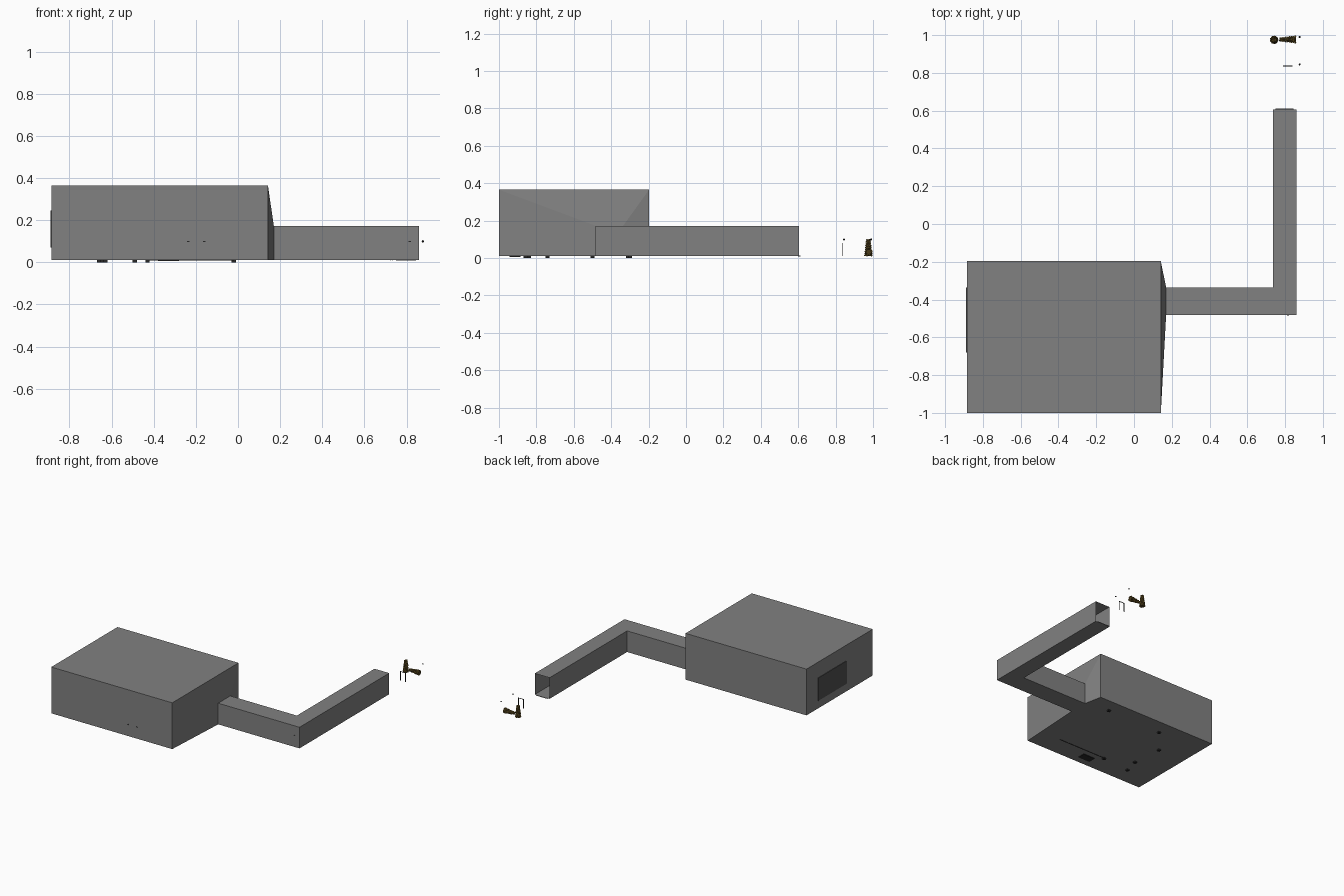
import bpy, bmesh, math
from mathutils import Vector, Matrix

if "Cube" in bpy.data.objects:
    bpy.data.objects.remove(bpy.data.objects["Cube"])


def mat(name, rgb):
    m = bpy.data.materials.new(name)
    m.diffuse_color = (*rgb, 1)
    m.use_nodes = True
    m.node_tree.nodes["Principled BSDF"].inputs["Base Color"].default_value = m.diffuse_color
    return m


GREY = mat("wall grey", (0.22, 0.22, 0.22))
DARK = mat("dark grey", (0.08, 0.08, 0.08))
BLACK = mat("near black", (0.02, 0.02, 0.02))
GOLD = mat("olive gold", (0.24, 0.16, 0.03))
BROWN = mat("dark brown", (0.07, 0.045, 0.012))


def finish(bm, name, *mats):
    me = bpy.data.meshes.new(name)
    bm.to_mesh(me)
    bm.free()
    ob = bpy.data.objects.new(name, me)
    for m in mats:
        me.materials.append(m)
    bpy.context.collection.objects.link(ob)
    return ob


def box(name, lo, hi, m):
    lo, hi = Vector(lo), Vector(hi)
    bm = bmesh.new()
    bmesh.ops.create_cube(bm, size=1, matrix=Matrix.Translation((lo + hi) / 2)
                          @ Matrix.Diagonal((*(hi - lo), 1)))
    return finish(bm, name, m)


def ball(name, pos, r, m):
    bm = bmesh.new()
    bmesh.ops.create_icosphere(bm, subdivisions=1, radius=r, matrix=Matrix.Translation(pos))
    return finish(bm, name, m)


# room, funnel wall and L-shaped corridor: one loft, open at the far end
Z0 = 0.01
sections = [  # plan points of the right-hand and left-hand wall, ceiling height
    ((-0.885, -1.0), (-0.885, -0.197), 0.365),
    ((0.142, -1.0), (0.142, -0.197), 0.365),
    ((0.17, -0.483), (0.17, -0.336), 0.172),
    ((0.86, -0.483), (0.735, -0.336), 0.172),
    ((0.86, 0.605), (0.735, 0.605), 0.172),
]
bm = bmesh.new()
rings = []
for a, b, top in sections:
    rings.append([bm.verts.new(p) for p in
                  ((*a, Z0), (*b, Z0), (*b, top), (*a, top))])
bm.faces.new(rings[0])
for r0, r1 in zip(rings, rings[1:]):
    for i in range(4):
        j = (i + 1) % 4
        bm.faces.new((r0[i], r0[j], r1[j], r1[i]))
bmesh.ops.recalc_face_normals(bm, faces=bm.faces[:])
finish(bm, "room_and_corridor", GREY)

# dark screen on the left wall, sill at the corridor mouth
box("wall_screen", (-0.889, -0.68, 0.07), (-0.883, -0.335, 0.245), DARK)
box("corridor_sill", (0.75, 0.60, 0.008), (0.845, 0.611, 0.012), GREY)

# furniture feet and floor plates that poke out under the floor
for i, (x, y) in enumerate([(-0.02, -0.3), (-0.49, -0.31), (-0.65, -0.5),
                            (-0.43, -0.84), (-0.63, -0.74), (-0.66, -0.86)]):
    box(f"floor_foot_{i}", (x - 0.01, y - 0.01, 0), (x + 0.01, y + 0.01, 0.012), BLACK)
box("floor_plate", (-0.38, -0.945, 0.006), (-0.28, -0.885, 0.012), BLACK)
box("floor_strip", (-0.43, -0.842, 0.008), (-0.02, -0.838, 0.012), BLACK)

# tiny fixings on the front walls
for i, (x, y) in enumerate([(-0.236, -1.0), (-0.16, -1.0), (0.815, -0.483)]):
    box(f"wall_fixing_{i}", (x - 0.005, y - 0.001, 0.097), (x + 0.005, y, 0.101), BLACK)

# thin gate outside the corridor
box("gate_post_left", (0.79, 0.834, Z0), (0.795, 0.838, 0.08), BLACK)
box("gate_post_right", (0.835, 0.834, Z0), (0.838, 0.838, 0.08), BLACK)
box("gate_bar", (0.79, 0.834, 0.077), (0.838, 0.838, 0.08), BLACK)

# small floating lamps
for i, y in enumerate((0.845, 0.99)):
    ball(f"lamp_{i}", (0.877, y, 0.099), 0.006, BLACK)


# bumpy cones: rings of small knobs on a tapering core
def knobbly_cone(name, matrix, length, r0, r1):
    bm = bmesh.new()
    levels = 9
    for k in range(levels):
        t = k / (levels - 1)
        r = r0 + (r1 - r0) * t
        n = max(5, round(r * 520))
        for i in range(n):
            a = (i + k % 2 / 2) * math.tau / n
            p = Vector((r * math.cos(a), r * math.sin(a), 0.004 + t * (length - 0.008)))
            new = bmesh.ops.create_icosphere(bm, subdivisions=1, radius=0.0052,
                                             matrix=matrix @ Matrix.Translation(p))
            for f in {f for v in new["verts"] for f in v.link_faces}:
                f.material_index = (i + k) % 3 == 0
    core = bmesh.ops.create_cone(bm, cap_ends=True, segments=10, radius1=r0, radius2=r1, depth=length - 0.004,
                                 matrix=matrix @ Matrix.Translation((0, 0, length / 2)))
    for f in {f for v in core["verts"] for f in v.link_faces}:
        f.material_index = 1
    finish(bm, name, GOLD, BROWN)


knobbly_cone("standing_cone", Matrix.Translation((0.742, 0.975, Z0)), 0.09, 0.018, 0.009)
knobbly_cone("lying_cone", Matrix.Translation((0.858, 0.977, 0.032))
             @ Matrix.Rotation(-math.pi / 2, 4, 'Y'), 0.088, 0.017, 0.007)
